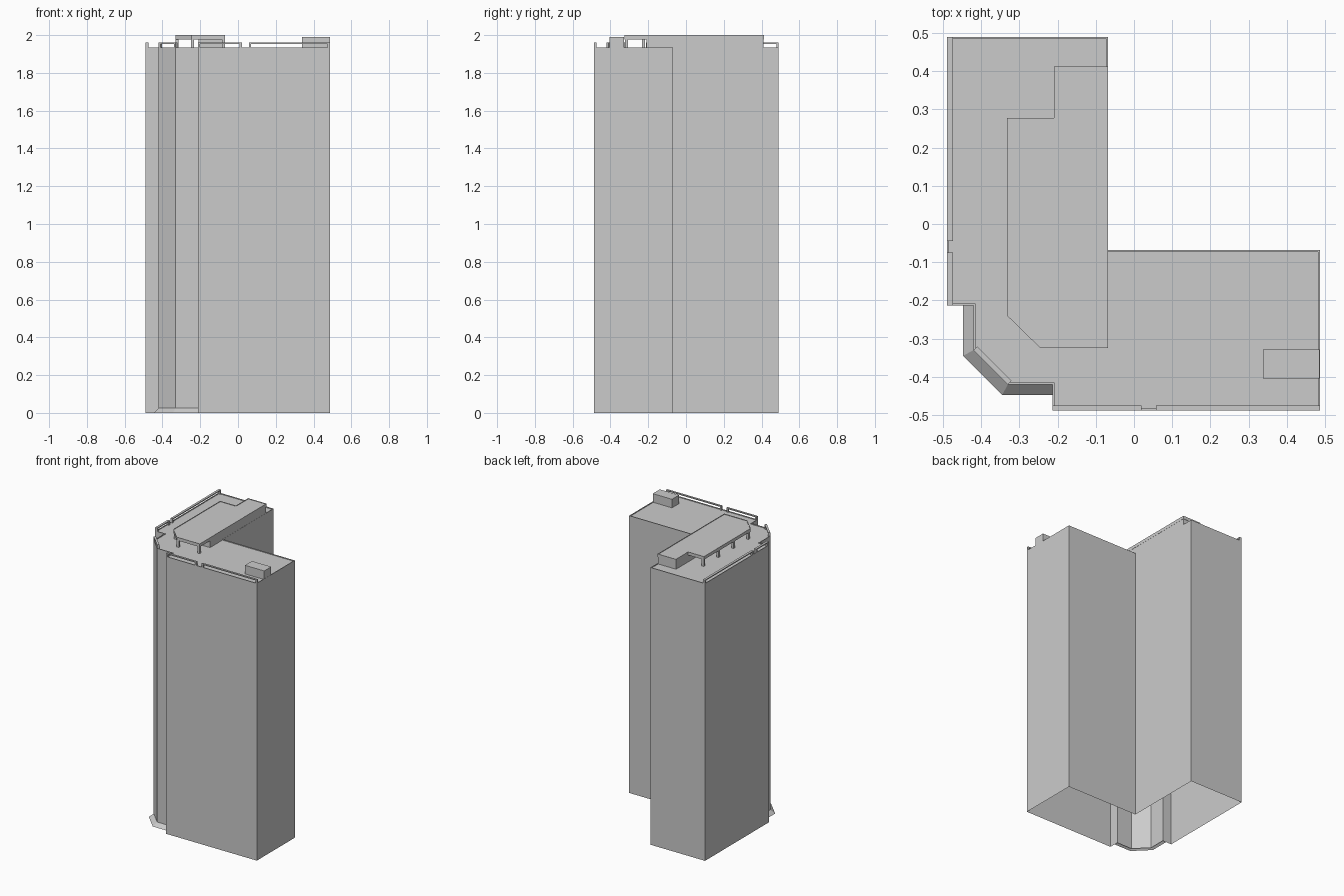
import bpy, bmesh, math
from mathutils import Vector

if "Cube" in bpy.data.objects:
    bpy.data.objects.remove(bpy.data.objects["Cube"])

ROOF, TOP, RAIL_TOP = 1.935, 2.0, 1.96


def finish(name, bm):
    bmesh.ops.recalc_face_normals(bm, faces=bm.faces[:])
    me = bpy.data.meshes.new(name)
    bm.to_mesh(me)
    bm.free()
    ob = bpy.data.objects.new(name, me)
    bpy.context.collection.objects.link(ob)
    return ob


def prism(name, pts, z0, z1, bottom=True, rim=None):
    """Extruded outline; rim=(width, depth) sinks the top inside a thin edge."""
    bm = bmesh.new()
    lo = [bm.verts.new((x, y, z0)) for x, y in pts]
    hi = [bm.verts.new((x, y, z1)) for x, y in pts]
    n = len(pts)
    for i in range(n):
        j = (i + 1) % n
        bm.faces.new((lo[i], lo[j], hi[j], hi[i]))
    cap = bm.faces.new(hi)
    if bottom:
        bm.faces.new(lo[::-1])
    if rim:
        bm.normal_update()
        bmesh.ops.inset_region(bm, faces=[cap], thickness=rim[0], use_even_offset=True)
        bmesh.ops.extrude_discrete_faces  # cap keeps its identity after the inset
        inner = bmesh.ops.extrude_face_region(bm, geom=[cap])
        verts = [v for v in inner["geom"] if isinstance(v, bmesh.types.BMVert)]
        bmesh.ops.translate(bm, verts=verts, vec=(0, 0, -rim[1]))
        if cap.is_valid:
            bmesh.ops.delete(bm, geom=[cap], context="FACES_ONLY")
    return finish(name, bm)


def box(name, x0, x1, y0, y1, z0, z1):
    return prism(name, [(x0, y0), (x1, y0), (x1, y1), (x0, y1)], z0, z1)


def bar(name, p, q, width, z0, z1):
    """Straight bar; the outer edge runs p to q and the width lies to its left."""
    p, q = Vector(p), Vector(q)
    d = (q - p).normalized()
    s = Vector((-d.y, d.x)) * width
    return prism(name, [p, q, q + s, p + s], z0, z1)


def railing(name, p, q, width, post=0.012):
    p, q = Vector(p), Vector(q)
    d = (q - p).normalized() * post
    bar(name + "_top_bar", p, q, width, RAIL_TOP - 0.007, RAIL_TOP)
    for i, (a, b) in enumerate(((p, p + d), (q - d, q))):
        bar(f"{name}_post_{i}", a, b, width, ROOF - 0.005, RAIL_TOP - 0.007)


# L-shaped tower, open underneath, with a chamfered recessed corner
footprint = [(-0.49, 0.49), (-0.49, -0.213), (-0.42, -0.213), (-0.42, -0.33),
             (-0.33, -0.42), (-0.213, -0.42), (-0.213, -0.488), (0.487, -0.488),
             (0.487, -0.068), (-0.068, -0.068), (-0.068, 0.49)]
prism("tower", footprint, 0, ROOF, bottom=False, rim=(0.005, 0.005))

# Flared skirt at the foot of the chamfered corner
outer = [(-0.447, -0.213), (-0.447, -0.345), (-0.345, -0.447), (-0.213, -0.447)]
bm = bmesh.new()
low = [bm.verts.new((x, y, 0)) for x, y in outer]
high = [bm.verts.new((x, y, 0.025)) for x, y in footprint[2:6]]
for i in range(3):
    bm.faces.new((low[i], low[i + 1], high[i + 1], high[i]))
finish("corner_skirt", bm)

# Open railings along the outer roof edges
railing("left_rail_back", (-0.49, 0.49), (-0.49, -0.045), 0.016)
railing("left_rail_front", (-0.49, -0.075), (-0.49, -0.213), 0.016)
railing("corner_rail", (-0.42, -0.33), (-0.33, -0.42), 0.014)
railing("front_rail_left", (-0.213, -0.488), (0.02, -0.488), 0.013)
railing("front_rail_right", (0.058, -0.488), (0.487, -0.488), 0.013)

# Rooftop penthouse core under an overhanging canopy
box("penthouse", -0.21, -0.069, -0.21, 0.41, ROOF - 0.006, 1.985)
canopy = [(-0.068, 0.412), (-0.21, 0.412), (-0.21, 0.277), (-0.332, 0.277),
          (-0.332, -0.24), (-0.245, -0.325), (-0.068, -0.325)]
prism("canopy", canopy, 1.978, TOP, rim=(0.004, 0.003))
posts = [(-0.322, 0.267), (-0.322, 0.105), (-0.322, -0.06), (-0.322, -0.225),
         (-0.24, -0.314), (-0.078, -0.314)]
for i, (x, y) in enumerate(posts):
    box(f"canopy_post_{i}", x - 0.008, x + 0.008, y - 0.008, y + 0.008, ROOF - 0.006, 1.98)

# Small service block at the end of the right wing
box("service_block", 0.338, 0.486, -0.405, -0.328, ROOF - 0.006, 1.99)
